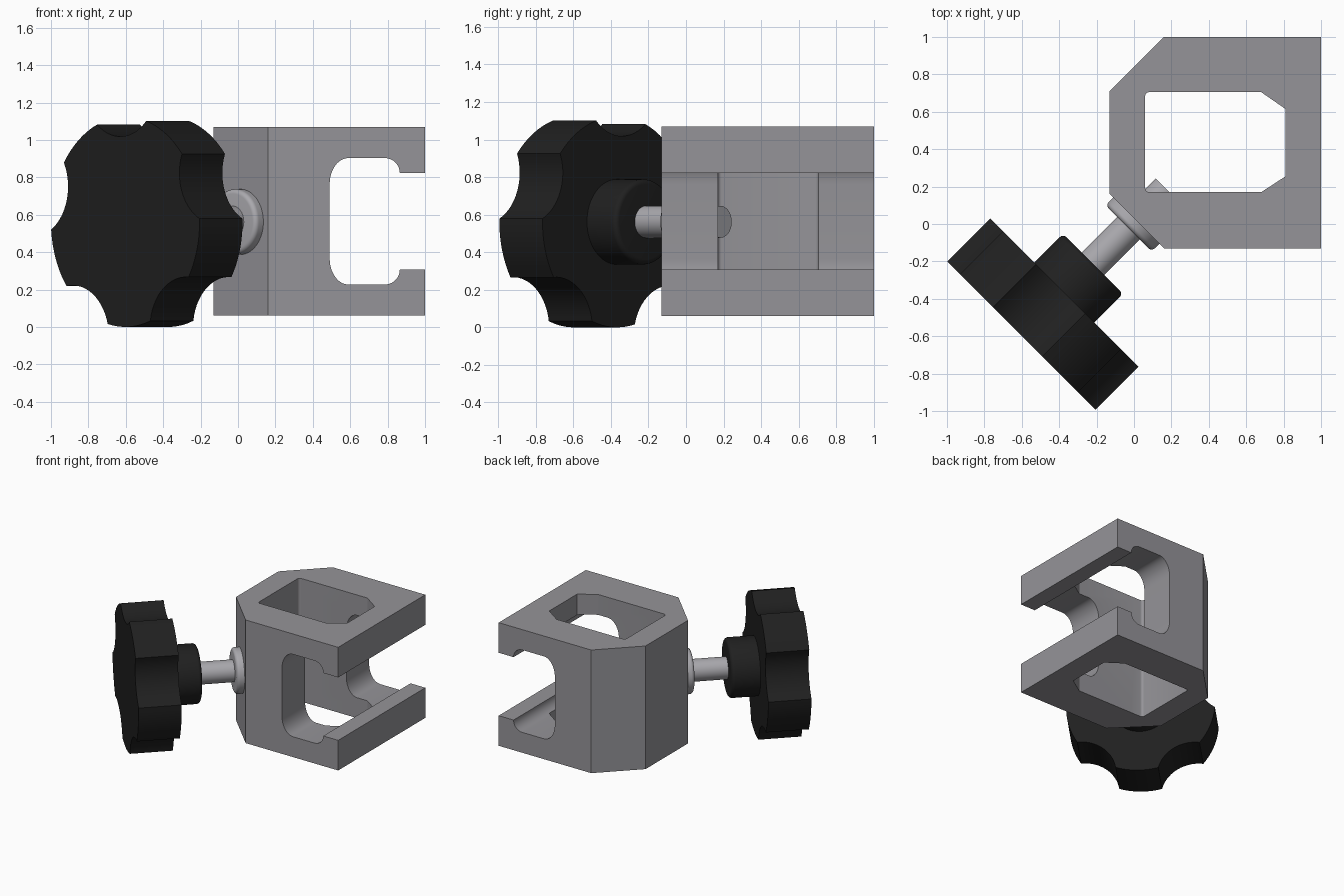
import bpy, bmesh, math
from mathutils import Matrix, Vector

if "Cube" in bpy.data.objects:
    bpy.data.objects.remove(bpy.data.objects["Cube"])


def material(name, rgb):
    m = bpy.data.materials.new(name)
    m.diffuse_color = (*rgb, 1)
    m.use_nodes = True
    m.node_tree.nodes["Principled BSDF"].inputs["Base Color"].default_value = m.diffuse_color
    return m


GREY = material("block grey", (0.30, 0.295, 0.315))
STEEL = material("screw steel", (0.40, 0.395, 0.42))
BLACK = material("knob black", (0.0145, 0.0145, 0.0145))


def finish(bm, name, mat, matrix):
    bmesh.ops.recalc_face_normals(bm, faces=bm.faces)
    bm.transform(matrix)
    me = bpy.data.meshes.new(name)
    bm.to_mesh(me)
    bm.free()
    ob = bpy.data.objects.new(name, me)
    bpy.context.collection.objects.link(ob)
    me.materials.append(mat)
    return ob


def prism(name, pts, h0, h1, mat, matrix=Matrix()):
    bm = bmesh.new()
    lo = [bm.verts.new((x, y, h0)) for x, y in pts]
    hi = [bm.verts.new((x, y, h1)) for x, y in pts]
    bm.faces.new(lo)
    bm.faces.new(hi)
    n = len(pts)
    for i in range(n):
        j = (i + 1) % n
        bm.faces.new((lo[i], lo[j], hi[j], hi[i]))
    return finish(bm, name, mat, matrix)


def lathe(name, profile, mat, matrix, seg=64):
    # profile is a list of (radius, height); both ends are capped
    bm = bmesh.new()
    rings = [[bm.verts.new((r * math.cos(2 * math.pi * k / seg),
                            r * math.sin(2 * math.pi * k / seg), h))
              for k in range(seg)] for r, h in profile]
    bm.faces.new(rings[0])
    bm.faces.new(rings[-1])
    for a, b in zip(rings, rings[1:]):
        for i in range(seg):
            j = (i + 1) % seg
            bm.faces.new((a[i], a[j], b[j], b[i]))
    return finish(bm, name, mat, matrix)


def arc(cx, cy, rx, ry, a0, a1, n=10):
    return [(cx + rx * math.cos(math.radians(a0 + (a1 - a0) * i / n)),
             cy + ry * math.sin(math.radians(a0 + (a1 - a0) * i / n)))
            for i in range(n + 1)]


def smooth(ob, angle=30):
    bpy.ops.object.select_all(action='DESELECT')
    ob.select_set(True)
    bpy.context.view_layer.objects.active = ob
    bpy.ops.object.shade_smooth_by_angle(angle=math.radians(angle))


ZC = 0.565

# clamp block body
block = prism("clamp_block", [(0.16, 1), (-0.13, 0.71), (-0.13, 0.16),
                              (0.16, -0.13), (1, -0.13), (1, 1)],
              0.06, 1.07, GREY)

# vertical window through the block
window = prism("window_cutter",
               arc(0.08, 0.19, 0.02, 0.02, 180, 270, 4) +
               [(0.68, 0.17), (0.81, 0.255), (0.81, 0.615), (0.68, 0.705)] +
               arc(0.08, 0.685, 0.02, 0.02, 90, 180, 4), -0.2, 1.4, GREY)

# rounded side slot, open to the right, upper half mirrored downwards
upper = ([(1.2, 0.258), (0.865, 0.258)] +
         arc(0.785, 0.258, 0.08, 0.08, 10, 90, 8) +
         arc(0.59, 0.198, 0.10, 0.14, 90, 180, 12))
outline = upper + [(x, -z) for x, z in reversed(upper)]
slot = prism("slot_cutter", outline, -1.4, 0.5, GREY,
             Matrix.Translation((0, 0, ZC)) @ Matrix.Rotation(math.pi / 2, 4, 'X'))

bpy.context.view_layer.objects.active = block
for cutter in (window, slot):
    mod = block.modifiers.new("cut", 'BOOLEAN')
    mod.operation = 'DIFFERENCE'
    mod.solver = 'EXACT'
    mod.object = cutter
    bpy.ops.object.modifier_apply(modifier=mod.name)
    bpy.data.objects.remove(cutter)
smooth(block)

# screw axis frame: local z points out of the knob towards (-1, -1, 0)
s = math.sqrt(0.5)
frame = Matrix(((s, 0, -s, -0.003), (-s, 0, -s, 0.003),
                (0, 1, 0, ZC - 0.003), (0, 0, 0, 1)))

# threaded rod and its pressure flange
rod = lathe("screw_rod", [(0.085, -0.255), (0.085, 0.4)], STEEL, frame)
flange = lathe("screw_flange",
               [(0.175, -0.03)] + arc(0.15, 0.012, 0.025, 0.025, 0, 90, 6),
               STEEL, frame)

# knob hub with a rounded front edge
hub = lathe("knob_hub",
            arc(0.20, 0.332, 0.027, 0.027, -90, 0, 6) + [(0.227, 0.56)],
            BLACK, frame)

# five-lobed knob: outer arcs joined by circular finger scoops
R, HALF, DEPTH = 0.562, 16.7, 0.073
gap = math.radians(36 - HALF)
chord, dist = R * math.sin(gap), R * math.cos(gap)
scoop = (chord ** 2 + DEPTH ** 2) / (2 * DEPTH)
sweep = math.degrees(math.asin(chord / scoop))
pts = []
for k in range(5):
    mid = 273 + 72 * k
    pts += arc(0, 0, R, R, mid - HALF, mid + HALF, 8)
    a = math.radians(mid + 36)
    d = dist - DEPTH + scoop
    pts += arc(d * math.cos(a), d * math.sin(a), scoop, scoop,
               mid + 216 + sweep, mid + 216 - sweep, 14)[1:-1]
knob = prism("knob", pts, 0.523, 0.848, BLACK, frame)

for ob in (rod, flange, hub, knob):
    smooth(ob)
